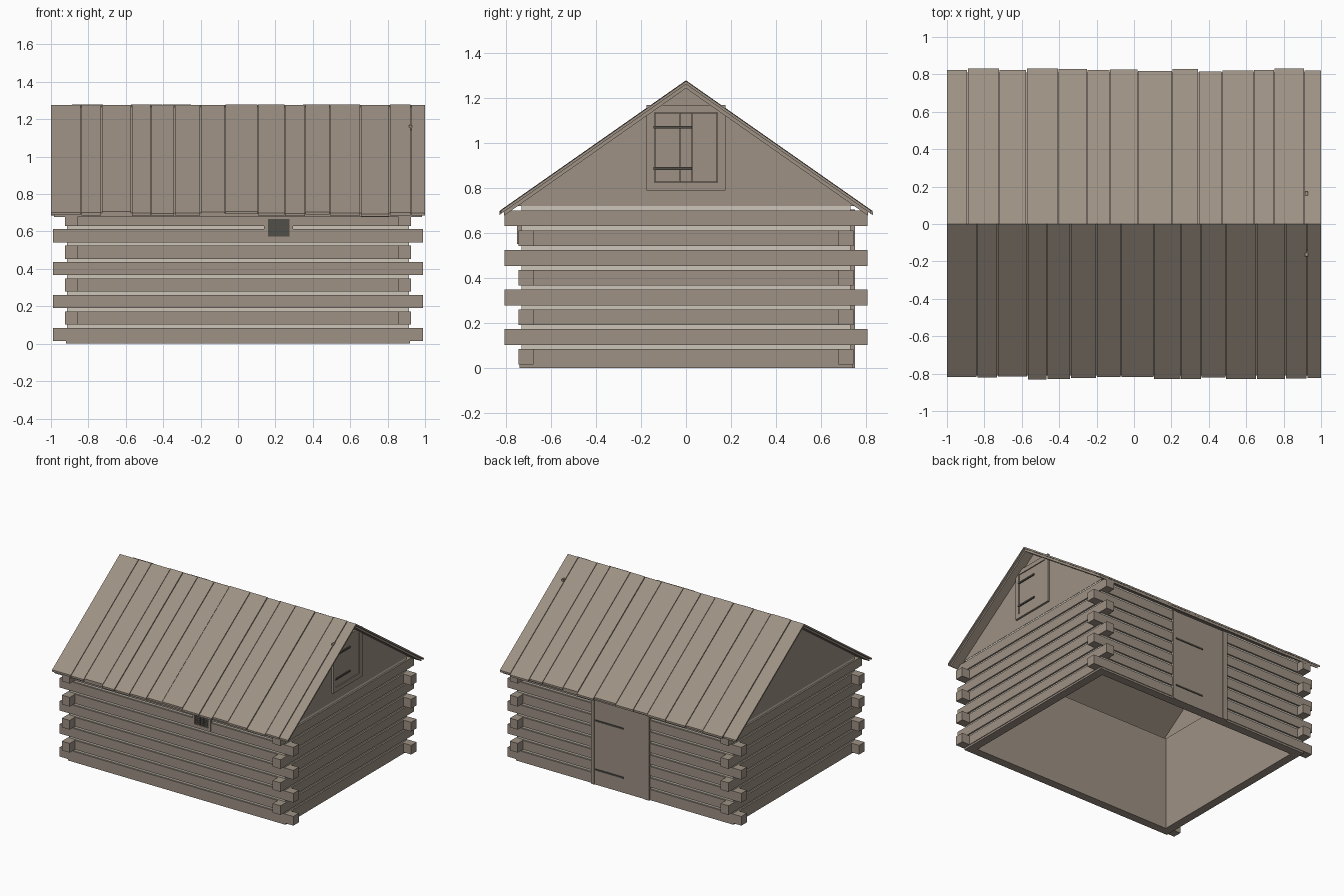
import bpy
import bmesh
import random

random.seed(4)
cube = bpy.data.objects.get("Cube")
if cube:
    bpy.data.objects.remove(cube, do_unlink=True)


def material(name, rgb):
    m = bpy.data.materials.new(name)
    m.use_nodes = True
    col = (*rgb, 1.0)
    m.diffuse_color = col
    bsdf = m.node_tree.nodes["Principled BSDF"]
    bsdf.inputs["Base Color"].default_value = col
    bsdf.inputs["Roughness"].default_value = 0.9
    return m


wood = material("weathered wood", (0.34, 0.283, 0.231))
mortar = material("pale chinking", (0.61, 0.56, 0.48))
iron = material("dark iron", (0.08, 0.077, 0.066))


def finish(name, bm, mat):
    bmesh.ops.recalc_face_normals(bm, faces=bm.faces)
    mesh = bpy.data.meshes.new(name)
    bm.to_mesh(mesh)
    bm.free()
    mesh.materials.append(mat)
    obj = bpy.data.objects.new(name, mesh)
    bpy.context.collection.objects.link(obj)
    return obj


def boxes(name, mat, items):
    """One object from boxes given as (x0, x1, y0, y1, z0, z1)."""
    bm = bmesh.new()
    for x0, x1, y0, y1, z0, z1 in items:
        verts = bmesh.ops.create_cube(bm, size=1)["verts"]
        bmesh.ops.scale(bm, vec=(x1 - x0, y1 - y0, z1 - z0), verts=verts)
        bmesh.ops.translate(bm, vec=((x0 + x1) / 2, (y0 + y1) / 2, (z0 + z1) / 2), verts=verts)
    return finish(name, bm, mat)


def prisms(name, mat, items):
    """One object from (x0, x1, profile) with a (y, z) profile swept along x."""
    bm = bmesh.new()
    for x0, x1, profile in items:
        face = bm.faces.new([bm.verts.new((x0, y, z)) for y, z in profile])
        out = bmesh.ops.extrude_face_region(bm, geom=[face])["geom"]
        moved = [v for v in out if isinstance(v, bmesh.types.BMVert)]
        bmesh.ops.translate(bm, vec=(x1 - x0, 0, 0), verts=moved)
    return finish(name, bm, mat)


# Overall sizes
WX, WY = 0.925, 0.745      # outer log faces
LOG = 0.066                # log thickness
ENDX, ENDY = 0.99, 0.807   # projecting log ends
PITCH, HEIGHT, ROWS = 0.088, 0.07, 8
WALL_TOP, SLOPE, RIDGE = 0.72, 0.70, 1.278


def ring(x, y, t, z0, z1):
    """Four wall boxes forming an open rectangle."""
    out = []
    for s in (-1, 1):
        ya, yb = sorted((s * y, s * (y - t)))
        xa, xb = sorted((s * x, s * (x - t)))
        out.append((-x, x, ya, yb, z0, z1))
        out.append((xa, xb, -y + t, y - t, z0, z1))
    return out


# Interlocking log courses, ends alternating between the long and short walls
long_logs, short_logs = [], []
for i in range(ROWS):
    z0 = 0.014 + i * PITCH
    z1 = z0 + HEIGHT
    ex, ey = (ENDX, WY - LOG) if i % 2 == 0 else (WX - LOG, ENDY)
    for s in (-1, 1):
        ya, yb = sorted((s * WY, s * (WY - LOG)))
        xa, xb = sorted((s * WX, s * (WX - LOG)))
        long_logs.append((-ex, ex, ya, yb, z0, z1))
        short_logs.append((xa, xb, -ey, ey, z0, z1))
boxes("long_wall_logs", wood, long_logs)
boxes("gable_wall_logs", wood, short_logs)

# Chinking, inner lining and sill
boxes("chinking", mortar, ring(WX - 0.012, WY - 0.012, 0.03, 0.014, WALL_TOP))
boxes("inner_lining", wood, ring(WX - 0.04, WY - 0.04, 0.03, 0, WALL_TOP))
boxes("sill", wood, ring(WX - 0.005, WY - 0.005, 0.06, 0, 0.016))

# Gable walls
half = (RIDGE - 0.03 - WALL_TOP) / SLOPE
triangle = [(-half, WALL_TOP), (half, WALL_TOP), (0, RIDGE - 0.03)]
prisms("gables", wood, [(-0.915, -0.875, triangle), (0.875, 0.915, triangle)])

# Roof deck under the boards
deck_y, deck_top, deck_low = 0.81, RIDGE - 0.013, RIDGE - 0.034
deck = [(0, deck_top), (deck_y, deck_top - SLOPE * deck_y),
        (deck_y, deck_low - SLOPE * deck_y), (0, deck_low),
        (-deck_y, deck_low - SLOPE * deck_y), (-deck_y, deck_top - SLOPE * deck_y)]
prisms("roof_deck", wood, [(-0.985, 0.985, deck)])

# Uneven roof boards on both slopes
seams = {
    -1: (-1, -0.84, -0.73, -0.57, -0.465, -0.34, -0.2, -0.07, 0.105, 0.25,
         0.36, 0.49, 0.655, 0.81, 0.925, 1),
    1: (-1, -0.89, -0.72, -0.575, -0.405, -0.25, -0.13, 0.02, 0.205, 0.345,
        0.47, 0.64, 0.75, 0.91, 1),
}
for side, label in ((-1, "front"), (1, "back")):
    boards = []
    for a, b in zip(seams[side], seams[side][1:]):
        reach = random.uniform(0.815, 0.832)
        top = RIDGE + random.uniform(-0.003, 0.002)
        low = top - 0.014
        profile = [(0, top), (side * reach, top - SLOPE * reach),
                   (side * reach, low - SLOPE * reach), (0, low)]
        x0 = a if a == -1 else a + 0.002
        x1 = b if b == 1 else b - 0.002
        boards.append((x0, x1, profile))
    prisms(label + "_roof_boards", wood, boards)

# Loft hatch in the right gable
hx = 0.915
boxes("hatch_frame", wood, [
    (hx, hx + 0.015, -0.175, -0.141, 0.79, 1.17),
    (hx, hx + 0.015, 0.141, 0.175, 0.79, 1.17),
    (hx, hx + 0.015, -0.141, 0.141, 0.79, 0.824),
    (hx, hx + 0.015, -0.141, 0.141, 1.137, 1.17)])
boxes("hatch_boards", wood, [
    (hx, hx + 0.01, a + 0.001, b - 0.001, 0.826, 1.135)
    for a, b in ((-0.14, -0.027), (-0.027, 0.027), (0.027, 0.14))])
boxes("hatch_hinges", iron, [
    (hx + 0.009, hx + 0.018, -0.147, 0.027, z - 0.006, z + 0.006) for z in (0.887, 1.07)])

# Back door with jambs
boxes("door_boards", wood, [
    (a + 0.001, b - 0.001, 0.68, 0.748, 0, 0.705)
    for a, b in ((-0.175, -0.045), (-0.045, 0.25))])
boxes("door_jambs", wood, [
    (-0.215, -0.175, 0.68, 0.753, 0, 0.705), (0.25, 0.275, 0.68, 0.753, 0, 0.705)])
boxes("door_hinges", iron, [
    (0.005, 0.245, 0.747, 0.753, z - 0.006, z + 0.006) for z in (0.115, 0.49)])

# Small front vent with an iron grille
wy = -0.752
boxes("vent_frame", wood, [
    (0.14, 0.16, wy, -0.70, 0.55, 0.69), (0.275, 0.295, wy, -0.70, 0.55, 0.69),
    (0.16, 0.275, wy, -0.70, 0.55, 0.572), (0.16, 0.275, wy, -0.70, 0.667, 0.69)])
boxes("vent_panel", iron, [(0.16, 0.275, -0.747, -0.70, 0.572, 0.667)])
bars = [(x - 0.002, x + 0.002, -0.75, -0.745, 0.572, 0.667)
        for x in (0.16 + 0.0144 * k for k in range(1, 8))]
bars += [(0.16, 0.275, -0.75, -0.745, z - 0.002, z + 0.002)
         for z in (0.572 + 0.0158 * k for k in range(1, 6))]
boxes("vent_grille", iron, bars)
